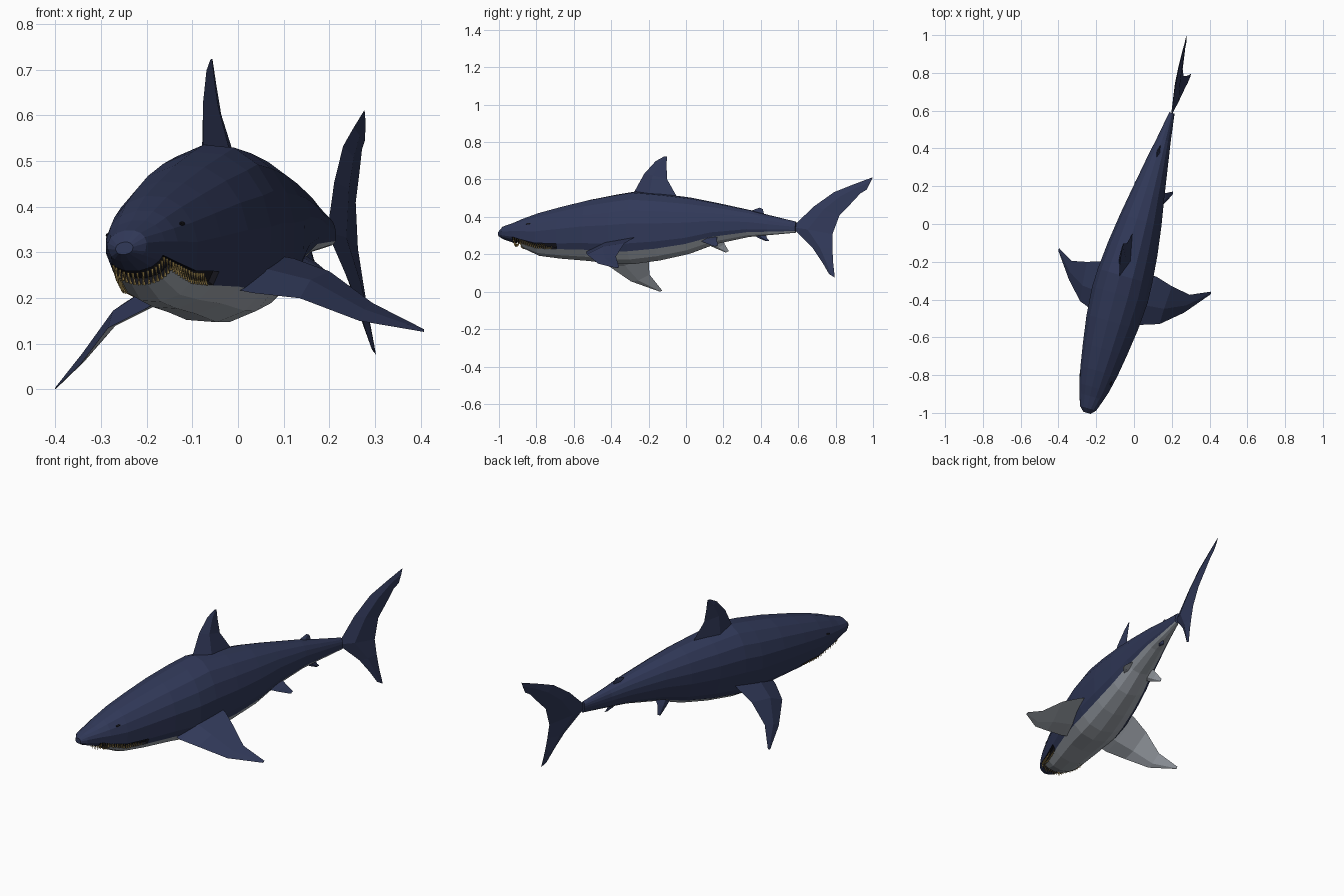
import bpy, bmesh, math
from mathutils import Matrix, Vector

if "Cube" in bpy.data.objects:
    bpy.data.objects.remove(bpy.data.objects["Cube"])

# Swimming pose: local frame is x = side, y = along the body, z = up
POSE = (Matrix.Translation((0.032, -0.009, 0.33))
        @ Matrix.Rotation(math.radians(-16), 4, 'Z')
        @ Matrix.Rotation(math.radians(-8.5), 4, 'Y'))


def material(name, rgb):
    m = bpy.data.materials.new(name)
    m.diffuse_color = (*rgb, 1)
    m.use_nodes = True
    m.node_tree.nodes["Principled BSDF"].inputs["Base Color"].default_value = m.diffuse_color
    return m


NAVY = material("navy_skin", (0.030, 0.040, 0.098))
BELLY = material("pale_belly", (0.36, 0.39, 0.43))
MOUTH = material("dark_mouth", (0.008, 0.008, 0.012))
TOOTH = material("ochre_teeth", (0.36, 0.25, 0.08))


def finish(name, bm, mats):
    bm.transform(POSE)
    me = bpy.data.meshes.new(name)
    bm.to_mesh(me)
    bm.free()
    for m in mats:
        me.materials.append(m)
    ob = bpy.data.objects.new(name, me)
    bpy.context.collection.objects.link(ob)
    return ob


def loft(bm, rings):
    """Skin closed rings of equal size and cap both ends."""
    vs = [[bm.verts.new(p) for p in r] for r in rings]
    n = len(vs[0])
    for a, b in zip(vs, vs[1:]):
        for i in range(n):
            j = (i + 1) % n
            bm.faces.new((a[i], a[j], b[j], b[i]))
    bm.faces.new(vs[0])
    bm.faces.new(vs[-1])
    bmesh.ops.recalc_face_normals(bm, faces=bm.faces)
    return vs


# Body stations: position, half width, top, bottom
STATIONS = [
    (-1.03, .020, -.008, -.035), (-1.005, .045, .018, -.050),
    (-.94, .068, .040, -.072), (-.89, .083, .062, -.100),
    (-.80, .102, .095, -.140), (-.68, .122, .127, -.155),
    (-.53, .143, .163, -.167), (-.38, .154, .192, -.185),
    (-.28, .150, .208, -.185), (-.13, .136, .195, -.165),
    (.03, .114, .175, -.130), (.17, .090, .148, -.078),
    (.36, .058, .108, -.038), (.47, .038, .080, -.028),
    (.62, .014, .045, -.015)]
SIDE = [90, 65, 42, 20, 0, -30, -45, -66, -90]
ANGLES = SIDE + [180 - a for a in SIDE[-2:0:-1]]


def skin_point(s, ang):
    """Point on the body at position s and cross-section angle ang."""
    for a, b in zip(STATIONS, STATIONS[1:]):
        if s <= b[0]:
            break
    f = (s - a[0]) / (b[0] - a[0])
    _, hw, top, bot = [p + (q - p) * f for p, q in zip(a, b)]
    c, n = math.cos(math.radians(ang)), math.sin(math.radians(ang))
    return Vector((math.copysign(abs(c) ** .92, c) * hw, s,
                   (top + bot) / 2 + math.copysign(abs(n) ** .92, n) * (top - bot) / 2))


# Body with pale underside and a recessed mouth
bm = bmesh.new()
vs = loft(bm, [[skin_point(st[0], a) for a in ANGLES] for st in STATIONS])
bm.faces.ensure_lookup_table()
count = len(ANGLES)
mouth = []
for k in range(len(STATIONS) - 1):
    s0 = STATIONS[k][0]
    for i in range(count):
        f = bm.faces[k * count + i]
        under = 6 <= i <= 9                 # between -45 degrees on both sides
        lip = i in (5, 10)                  # row just above the pale underside
        if (lip and -.95 < s0 < -.75) or (under and abs(s0 + .94) < .01):
            f.material_index = 2
            mouth.append(f)
        elif under and s0 > -.9:
            f.material_index = 1
bmesh.ops.inset_region(bm, faces=mouth, thickness=.004, depth=-.012,
                       use_even_offset=True)
finish("body", bm, [NAVY, BELLY, MOUTH])

# Teeth along the upper and lower edges of the mouth
bm = bmesh.new()


def tooth(p, down):
    flip = Matrix.Rotation(math.pi if down else 0, 4, 'X')
    z = -.008 if down else .006
    bmesh.ops.create_cone(bm, segments=4, radius1=.0032, radius2=.0004,
                          depth=.019, cap_ends=True,
                          matrix=Matrix.Translation((p.x * .97, p.y, p.z + z)) @ flip)


for down, ang, front in ((True, -33, -.932), (False, -44, -.893)):
    for i in range(16):
        s = front + .18 * i / 15
        for a in (ang, 180 - ang):
            tooth(skin_point(s, a), down)
    for i in range(1, 13):
        tooth(skin_point(front, ang - (180 + 2 * ang) * i / 13), down)
finish("teeth", bm, [TOOTH])


def fin(name, sections, axis, pale_below=False, mirror=False):
    """Loft diamond sections: (leading point, trailing point, half thickness)."""
    for side in ((1, -1) if mirror else (1,)):
        bm = bmesh.new()
        rings = []
        for lead, trail, th in sections:
            a, b = Vector(lead), Vector(trail)
            mid, off = a.lerp(b, .4), Vector(axis) * th
            rings.append([Vector((p.x * side, p.y, p.z))
                          for p in (a, mid + off, b, mid - off)])
        loft(bm, rings)
        if pale_below:
            for f in bm.faces:
                f.material_index = int(f.normal.z < -.05)
        label = name if not mirror else ("right_" if side > 0 else "left_") + name
        finish(label, bm, [NAVY, BELLY])


def upright(rows):
    """Sections lying in the centre plane."""
    return [((0, a, b), (0, c, d), t) for a, b, c, d, t in rows]


# Dorsal fins, tail and anal fin
fin("dorsal_fin", upright([
    (-.30, .17, -.03, .13, .036), (-.292, .197, -.048, .178, .032),
    (-.235, .305, -.108, .275, .017), (-.175, .372, -.113, .345, .008),
    (-.130, .397, -.114, .397, .002)]), (1, 0, 0))
fin("second_dorsal_fin", upright([
    (.35, .07, .44, .06, .012), (.375, .107, .438, .092, .008),
    (.415, .121, .432, .112, .002)]), (1, 0, 0))
fin("tail_fin", upright([
    (1.036, .285, 1.005, .218, .002), (.93, .246, .97, .197, .006),
    (.825, .205, .92, .142, .010), (.715, .127, .86, .080, .014),
    (.60, .015, .825, -.022, .016), (.72, -.10, .828, -.10, .013),
    (.775, -.175, .835, -.175, .009), (.815, -.238, .848, -.257, .002)]),
    (1, 0, 0))
fin("anal_fin", upright([
    (.37, -.02, .45, -.015, .010), (.42, -.046, .462, -.045, .006),
    (.455, -.06, .475, -.058, .002)]), (1, 0, 0))

# Paired fins
fin("pectoral_fin", [
    ((.06, -.51, -.115), (.07, -.23, -.04), .022),
    ((.125, -.505, -.139), (.152, -.236, -.066), .022),
    ((.221, -.472, -.165), (.237, -.262, -.108), .017),
    ((.321, -.378, -.230), (.329, -.279, -.192), .010),
    ((.425, -.245, -.270), (.423, -.232, -.264), .002)],
    (0, 0, 1), True, True)
fin("pelvic_fin", [
    ((.045, .08, -.055), (.045, .20, -.035), .012),
    ((.080, .15, -.085), (.078, .205, -.065), .008),
    ((.106, .205, -.106), (.104, .222, -.098), .002)],
    (.5, 0, .8), True, True)

# Narrow eyes
for side, label in ((1, "right_eye"), (-1, "left_eye")):
    bm = bmesh.new()
    p = skin_point(-.84, 22)
    bmesh.ops.create_uvsphere(bm, u_segments=10, v_segments=6, radius=1,
                              matrix=Matrix.Translation((p.x * side * .97, p.y, p.z))
                              @ Matrix.Diagonal((.005, .018, .005, 1)))
    finish(label, bm, [MOUTH])
